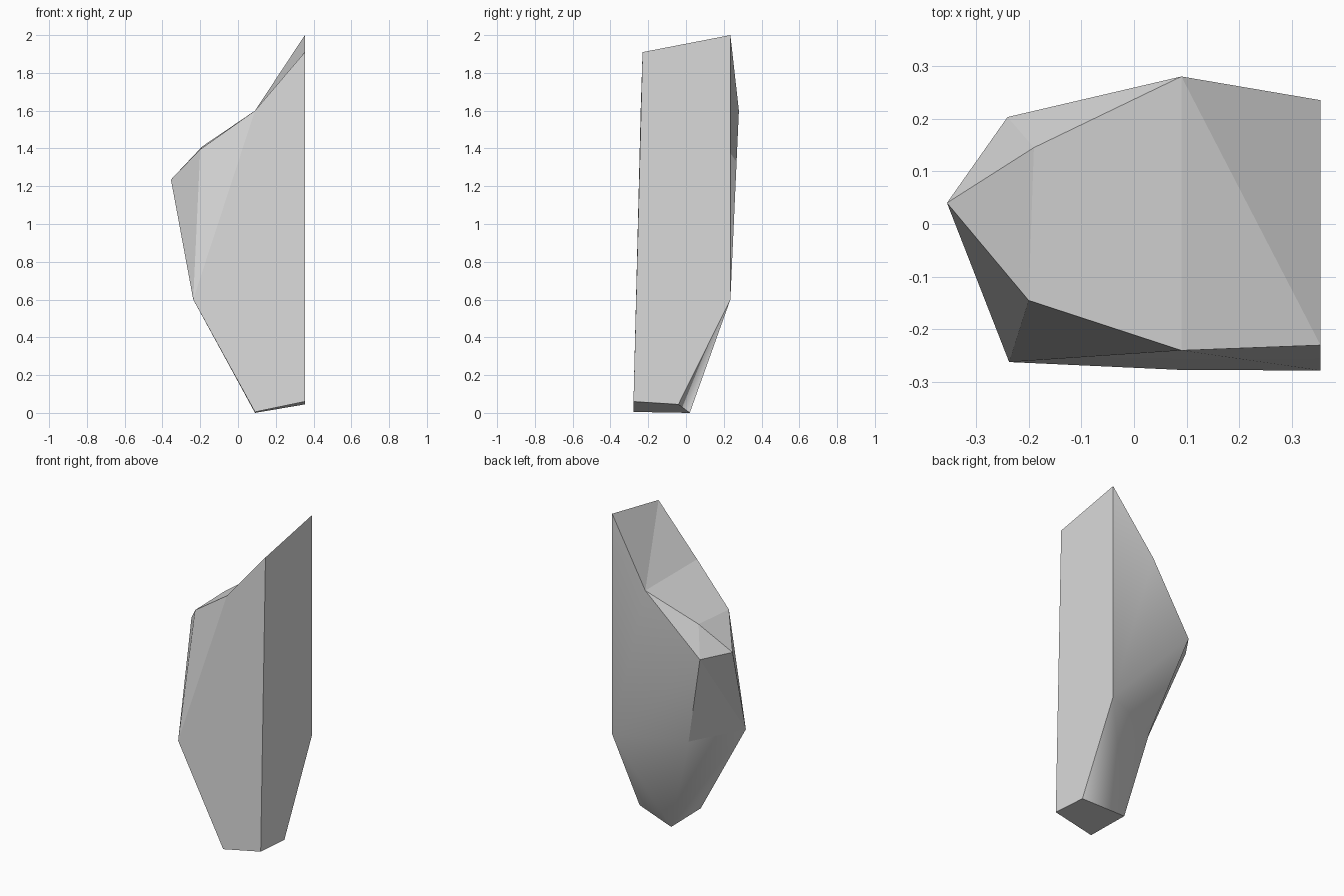
import bpy, bmesh, math

if "Cube" in bpy.data.objects:
    bpy.data.objects.remove(bpy.data.objects["Cube"])

bm = bmesh.new()
v = bm.verts.new

# Corner points of the faceted shard
peak_front, peak_back = v((0.354, -0.23, 1.91)), v((0.354, 0.235, 2.0))
ridge_front, ridge_back = v((0.09, -0.24, 1.60)), v((0.09, 0.28, 1.60))
step_front, step_back = v((-0.20, -0.145, 1.395)), v((-0.19, 0.145, 1.41))
tip, shoulder = v((-0.355, 0.04, 1.235)), v((-0.24, 0.203, 1.22))
waist_front, waist_left = v((-0.237, -0.262, 0.60)), v((-0.064, 0.065, 0.60))
waist_back = v((0.354, 0.235, 0.60))
foot_front, foot_back = v((0.09, -0.277, 0.005)), v((0.09, 0.02, 0.0))
heel_front, heel_back = v((0.354, -0.278, 0.06)), v((0.354, -0.04, 0.045))


def facets(soft, *corner_sets):
    for corners in corner_sets:
        bm.faces.new(corners).smooth = soft


# Cut right side and base
facets(False,
       (peak_front, peak_back, waist_back, heel_back, heel_front),
       (heel_front, heel_back, foot_back, foot_front))

# Sloping top
facets(False,
       (peak_front, ridge_back, peak_back),
       (peak_front, ridge_front, ridge_back),
       (ridge_front, step_front, step_back, ridge_back),
       (step_front, tip, step_back),
       (ridge_back, step_back, shoulder),
       (step_back, tip, shoulder))

# Overhanging left side
facets(False,
       (tip, step_front, waist_front),
       (tip, waist_front, shoulder),
       (shoulder, waist_front, waist_left),
       (waist_front, step_front, ridge_front))

# Softly shaded front
facets(True,
       (waist_front, ridge_front, foot_front),
       (ridge_front, heel_front, foot_front),
       (ridge_front, peak_front, heel_front))

# Softly shaded back and tapered underside
facets(True,
       (peak_back, ridge_back, waist_back),
       (ridge_back, shoulder, waist_back),
       (shoulder, waist_left, waist_back),
       (waist_back, waist_left, foot_back),
       (waist_back, foot_back, heel_back),
       (waist_left, waist_front, foot_back),
       (waist_front, foot_front, foot_back))

bmesh.ops.recalc_face_normals(bm, faces=bm.faces)

# Keep strong folds and the borders of flat facets crisp
for e in bm.edges:
    e.smooth = (all(f.smooth for f in e.link_faces)
                and e.calc_face_angle(0) < math.radians(50))

mesh = bpy.data.meshes.new("rock_shard")
bm.to_mesh(mesh)
bm.free()
stone = bpy.data.materials.new("light_grey_stone")
stone.diffuse_color = (0.7, 0.7, 0.7, 1)
stone.use_nodes = True
stone.node_tree.nodes["Principled BSDF"].inputs["Base Color"].default_value = stone.diffuse_color
mesh.materials.append(stone)
shard = bpy.data.objects.new("rock_shard", mesh)
bpy.context.collection.objects.link(shard)
